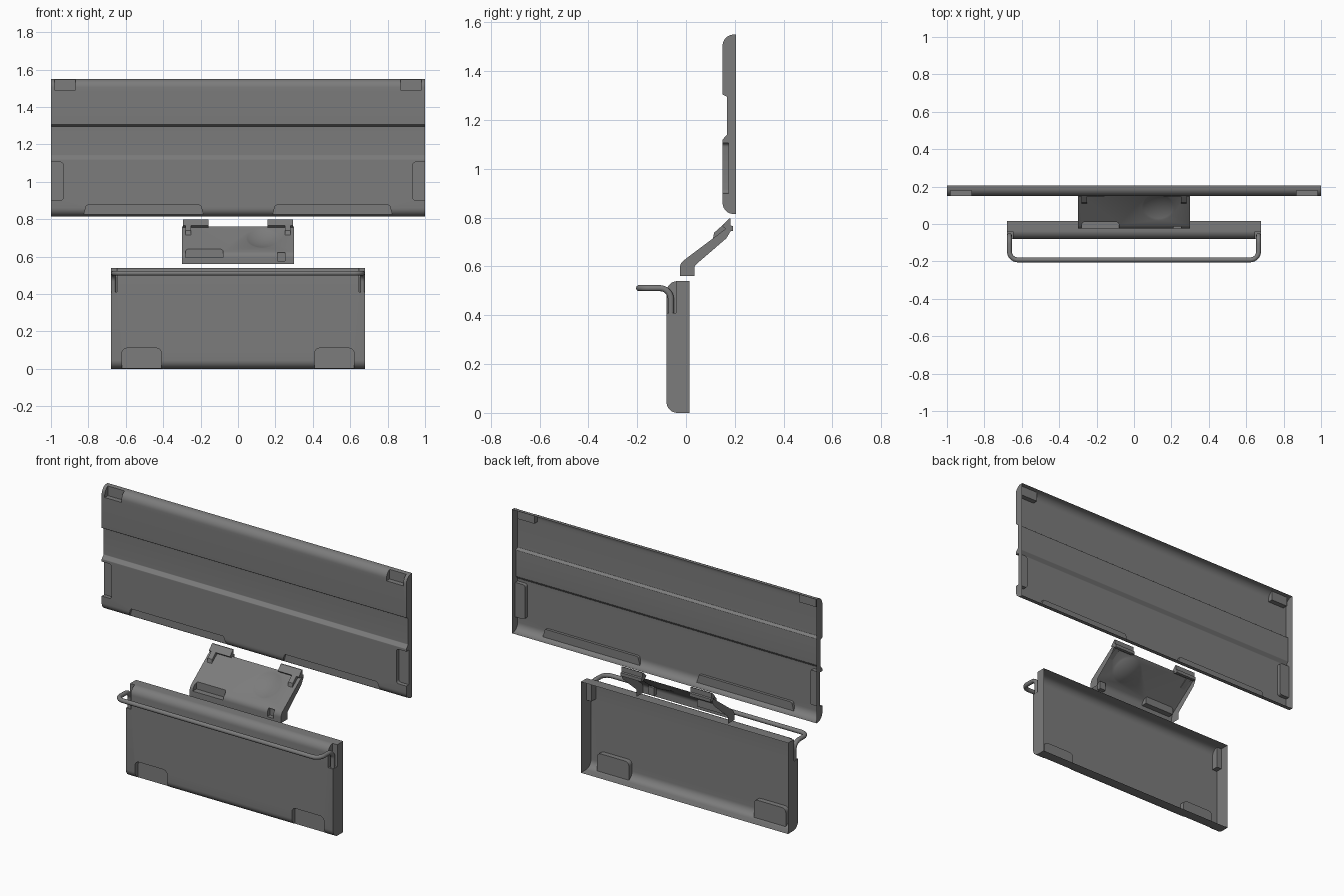
import bpy, bmesh, math
from mathutils import Vector, Matrix

cube = bpy.data.objects.get("Cube")
if cube:
    bpy.data.objects.remove(cube)

grey = bpy.data.materials.new("dark_grey")
grey.use_nodes = True
grey.diffuse_color = (0.2, 0.2, 0.2, 1)
grey.node_tree.nodes["Principled BSDF"].inputs["Base Color"].default_value = (0.2, 0.2, 0.2, 1)


def rounded(points, closed=True, steps=8):
    """Replace corners given as (coordinates, radius) by true arcs."""
    out = []
    n = len(points)
    for i, (co, r) in enumerate(points):
        c = Vector(co)
        if r == 0 or (not closed and i in (0, n - 1)):
            out.append(c)
            continue
        to_prev = (Vector(points[i - 1][0]) - c).normalized()
        to_next = (Vector(points[(i + 1) % n][0]) - c).normalized()
        half = to_prev.angle(to_next) / 2
        reach = r / math.tan(half)
        a, b, w = c + to_prev * reach, c + to_next * reach, math.sin(half)
        for k in range(steps + 1):
            t = k / steps
            u, v, s = (1 - t) ** 2, 2 * t * (1 - t) * w, t * t
            out.append((a * u + c * v + b * s) / (u + v + s))
    return out


def prism(bm, points, lo, hi, axis):
    """Extrude a polygon along x (points are y, z) or along y (points are x, z)."""
    def place(p, d):
        return (d, p[0], p[1]) if axis == "x" else (p[0], d, p[1])
    a = [bm.verts.new(place(p, lo)) for p in points]
    b = [bm.verts.new(place(p, hi)) for p in points]
    bm.faces.new(a)
    bm.faces.new(b[::-1])
    for i in range(len(a)):
        j = (i + 1) % len(a)
        bm.faces.new((a[i], b[i], b[j], a[j]))


def pocket(bm, x0, x1, z0, z1, floor, r=0.0, slant=0.0):
    """Cutter that sinks a pocket into the front down to y = floor."""
    pts = [((x0, z0), 0), ((x1, z0), 0), ((x1 - slant, z1), r), ((x0 + slant, z1), r)]
    prism(bm, rounded(pts, steps=5), -0.5, floor, "y")


def pocket_pair(bm, x0, x1, *rest):
    pocket(bm, x0, x1, *rest)
    pocket(bm, -x1, -x0, *rest)


def make_object(name, bm):
    bmesh.ops.recalc_face_normals(bm, faces=bm.faces)
    mesh = bpy.data.meshes.new(name)
    bm.to_mesh(mesh)
    bm.free()
    mesh.materials.append(grey)
    obj = bpy.data.objects.new(name, mesh)
    bpy.context.collection.objects.link(obj)
    return obj


def smooth(obj):
    bpy.ops.object.select_all(action="DESELECT")
    obj.select_set(True)
    bpy.context.view_layer.objects.active = obj
    bpy.ops.object.shade_smooth_by_angle(angle=math.radians(30))


def shell(name, profile, half_width, cutters):
    """Profile extruded sideways, pockets cut, then opened at the back."""
    bm = bmesh.new()
    prism(bm, profile, -half_width, half_width, "x")
    obj = make_object(name, bm)
    cutter = make_object(name + "_cutter", cutters)
    cutter.hide_render = True
    mod = obj.modifiers.new("pockets", "BOOLEAN")
    mod.operation, mod.solver, mod.object = "DIFFERENCE", "EXACT", cutter
    graph = bpy.context.evaluated_depsgraph_get()
    mesh = bpy.data.meshes.new_from_object(obj.evaluated_get(graph))
    obj.modifiers.clear()
    obj.data = mesh
    bpy.data.objects.remove(cutter)
    bm = bmesh.new()
    bm.from_mesh(mesh)
    bm.normal_update()
    back = [f for f in bm.faces if f.normal.y > 0.1]
    bmesh.ops.delete(bm, geom=back, context="FACES")
    bm.to_mesh(mesh)
    bm.free()
    smooth(obj)
    return obj


# Upper panel with a shallow horizontal groove
cut = bmesh.new()
pocket_pair(cut, 0.87, 0.98, 1.49, 1.6, 0.18)
pocket_pair(cut, 0.15, 0.86, 0.7, 0.875, 0.166, 0.012, 0.05)
for side in (1, -1):
    pts = [((side * 1.1, 0.9), 0), ((side * 1.1, 1.105), 0),
           ((side * 0.935, 1.105), 0.015), ((side * 0.935, 0.9), 0.015)]
    prism(cut, rounded(pts, steps=5), -0.5, 0.174, "y")
upper_profile = rounded([
    ((0.205, 0.815), 0), ((0.15, 0.815), 0.045),
    ((0.15, 1.12), 0.006), ((0.168, 1.14), 0.006),
    ((0.168, 1.295), 0.003), ((0.15, 1.305), 0.003),
    ((0.15, 1.55), 0.045), ((0.205, 1.55), 0)])
shell("upper_panel", upper_profile, 1.0, cut)

# Lower panel with corner pockets for the handle
cut = bmesh.new()
pocket_pair(cut, 0.41, 0.62, -0.1, 0.11, -0.05, 0.025)
pocket_pair(cut, 0.648, 0.8, 0.41, 0.6, -0.04)
lower_profile = rounded([
    ((0.015, 0), 0), ((-0.08, 0), 0.045),
    ((-0.08, 0.54), 0.045), ((0.015, 0.54), 0)])
shell("lower_panel", lower_profile, 0.68, cut)

# Sloped bracket with a round dish and two pockets
slope = math.atan2(0.113, 0.15)
normal = Vector((0, -math.sin(slope), math.cos(slope)))
dish_centre = Vector((0.13, 0.09, 0.70))
cut = bmesh.new()
pocket(cut, -0.28, -0.08, 0.595, 0.64, 0.01, 0.015)
pocket(cut, 0.21, 0.25, 0.575, 0.622, 0.0)
dish_r, dish_depth = 0.09, 0.018
ball_r = (dish_r ** 2 + dish_depth ** 2) / (2 * dish_depth)
ball = Matrix.Translation(dish_centre + normal * (ball_r - dish_depth)) @ Matrix.Rotation(slope, 4, "X")
bmesh.ops.create_uvsphere(cut, u_segments=40, v_segments=64, radius=ball_r, matrix=ball)
bracket_profile = rounded([
    ((0.035, 0.56), 0), ((-0.025, 0.56), 0), ((-0.025, 0.613), 0.04),
    ((0.17, 0.76), 0), ((0.185, 0.748), 0),
    ((0.165, 0.715), 0), ((0.035, 0.603), 0.02)])
bracket = shell("bracket", bracket_profile, 0.30, cut)

# Open underside of the bracket
bm = bmesh.new()
bm.from_mesh(bracket.data)
bmesh.ops.delete(bm, geom=[f for f in bm.faces if f.calc_center_median().z < 0.561], context="FACES")
bm.to_mesh(bracket.data)
bm.free()


# Raised clips along the top of the bracket
def clip(name, x0, x1, profile):
    bm = bmesh.new()
    prism(bm, profile, x0, x1, "x")
    make_object(name, bm)


rib = [(0.11, 0.712), (0.115, 0.738), (0.168, 0.785), (0.178, 0.79), (0.178, 0.755)]
tab = [(0.162, 0.754), (0.148, 0.766), (0.178, 0.797), (0.183, 0.797), (0.183, 0.768),
       (0.192, 0.765), (0.192, 0.746), (0.18, 0.746)]
for side, label in ((1, "left"), (-1, "right")):
    clip(label + "_rib", *sorted((side * 0.25, side * 0.28)), rib)
    clip(label + "_tab", *sorted((side * 0.157, side * 0.295)), tab)

# Bent tube handle
half = [((0.666, -0.062, 0.41), 0), ((0.666, -0.062, 0.511), 0.045),
        ((0.666, -0.192, 0.511), 0.045)]
other = [((-x, y, z), r) for (x, y, z), r in reversed(half)]
curve = bpy.data.curves.new("handle", "CURVE")
curve.dimensions = "3D"
curve.bevel_depth = 0.013
curve.bevel_resolution = 3
curve.use_fill_caps = True
path = rounded(half + other, closed=False)
spline = curve.splines.new("POLY")
spline.points.add(len(path) - 1)
for point, co in zip(spline.points, path):
    point.co = (*co, 1)
spline.use_smooth = True
curve.materials.append(grey)
handle = bpy.data.objects.new("handle", curve)
bpy.context.collection.objects.link(handle)
